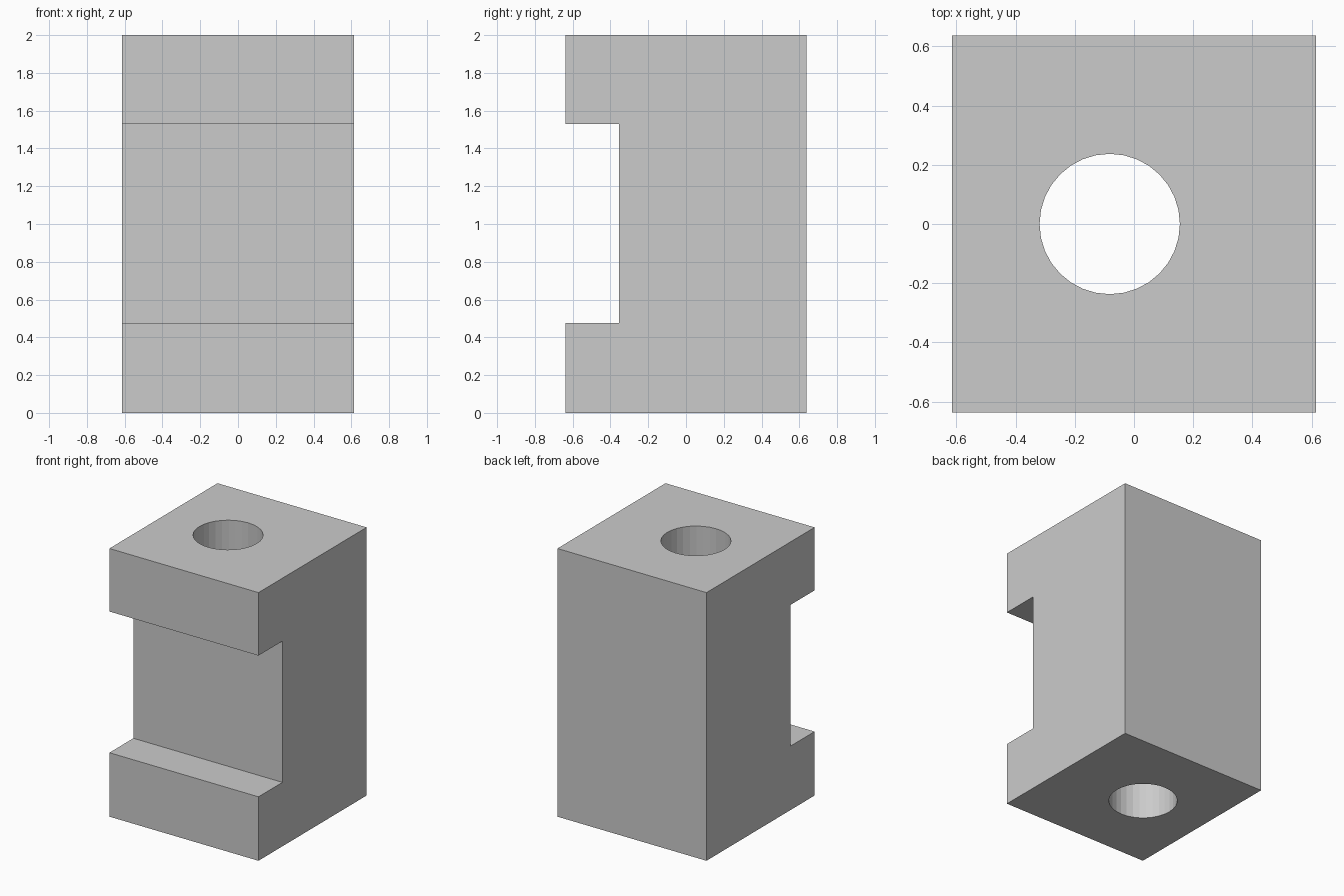
import bpy, bmesh

if "Cube" in bpy.data.objects:
    bpy.data.objects.remove(bpy.data.objects["Cube"])

HALF_X, HALF_Y, HEIGHT = 0.615, 0.637, 2.0
NOTCH_Y, NOTCH_LOW, NOTCH_HIGH = -0.355, 0.477, 1.53

# Block: C-shaped side profile (y, z) extruded along x
profile = [(-HALF_Y, 0), (HALF_Y, 0), (HALF_Y, HEIGHT), (-HALF_Y, HEIGHT),
           (-HALF_Y, NOTCH_HIGH), (NOTCH_Y, NOTCH_HIGH),
           (NOTCH_Y, NOTCH_LOW), (-HALF_Y, NOTCH_LOW)]
bm = bmesh.new()
face = bm.faces.new([bm.verts.new((-HALF_X, y, z)) for y, z in profile])
ext = bmesh.ops.extrude_face_region(bm, geom=[face])
moved = [v for v in ext["geom"] if isinstance(v, bmesh.types.BMVert)]
bmesh.ops.translate(bm, vec=(2 * HALF_X, 0, 0), verts=moved)
bmesh.ops.recalc_face_normals(bm, faces=bm.faces)
mesh = bpy.data.meshes.new("notched_block")
bm.to_mesh(mesh)
bm.free()
block = bpy.data.objects.new("notched_block", mesh)
bpy.context.collection.objects.link(block)

# Vertical through hole, slightly off centre
bpy.ops.mesh.primitive_cylinder_add(vertices=32, radius=0.237, depth=3,
                                    location=(-0.082, 0, 1))
cutter = bpy.context.object
cutter.name = "hole_cutter"
cut = block.modifiers.new("through_hole", "BOOLEAN")
cut.operation = "DIFFERENCE"
cut.solver = "EXACT"
cut.object = cutter

# Apply the cut and remove the helper
bpy.context.view_layer.objects.active = block
bpy.ops.object.modifier_apply(modifier=cut.name)
bpy.data.objects.remove(cutter, do_unlink=True)
